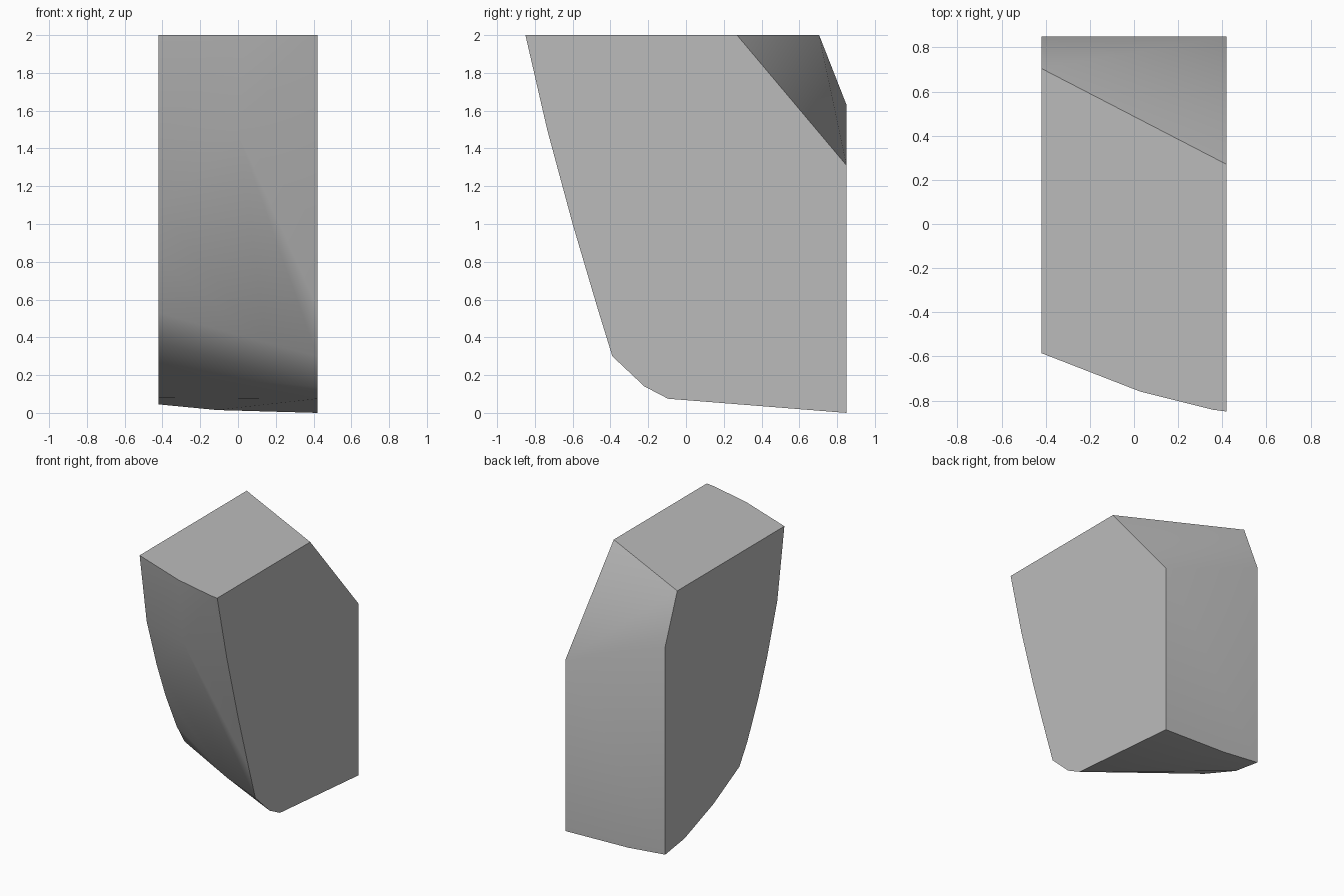
import bpy
import bmesh
import math

cube = bpy.data.objects.get("Cube")
if cube:
    bpy.data.objects.remove(cube)

HALF = 0.42   # half width of the slab
BACK = 0.85   # flat back plane
TOP = 2.0

# Flat side outlines as (y, z), running from the top front edge round to the back
left_side = [(-0.85, TOP), (-0.735, 1.5), (-0.6, 1.0), (-0.47, 0.56), (-0.39, 0.3),
             (-0.22, 0.14), (-0.095, 0.075), (BACK, 0), (BACK, 1.31), (0.27, TOP)]
right_side = [(-0.585, TOP), (-0.5, 1.465), (-0.38, 1.09), (-0.272, 0.81), (-0.14, 0.53),
              (-0.044, 0.375), (0.268, 0.21), (0.616, 0.08), (BACK, 0.045),
              (BACK, 1.63), (0.705, TOP)]

# Points that bulge the curved front and the underside between the sides
bulges = [(0.03, -0.76, TOP), (0.36, -0.842, TOP), (0, -0.66, 1.48),
          (0.17, -0.58, 1.1), (0.15, -0.35, 0.37), (-0.11, BACK, 0.015)]

points = [(HALF, y, z) for y, z in left_side]
points += [(-HALF, y, z) for y, z in right_side]
points += bulges

# Stone chunk: a closed faceted shell wrapped round the outlines
bm = bmesh.new()
for p in points:
    bm.verts.new(p)
hull = bmesh.ops.convex_hull(bm, input=bm.verts[:])
loose = {v for v in hull["geom_interior"] + hull["geom_unused"]
         if isinstance(v, bmesh.types.BMVert) and not v.link_faces}
bmesh.ops.delete(bm, geom=list(loose), context="VERTS")

# Merge the triangles of the flat top, sides and back
bmesh.ops.dissolve_limit(bm, angle_limit=math.radians(0.3),
                         verts=bm.verts[:], edges=bm.edges[:])
bmesh.ops.recalc_face_normals(bm, faces=bm.faces[:])
mesh = bpy.data.meshes.new("stone_chunk")
bm.to_mesh(mesh)
bm.free()

# Plain grey stone
stone = bpy.data.materials.new("grey stone")
stone.use_nodes = True
colour = (0.5, 0.5, 0.5, 1)
stone.diffuse_color = colour
stone.node_tree.nodes["Principled BSDF"].inputs["Base Color"].default_value = colour
mesh.materials.append(stone)

chunk = bpy.data.objects.new("stone_chunk", mesh)
bpy.context.collection.objects.link(chunk)
bpy.ops.object.select_all(action="DESELECT")
chunk.select_set(True)
bpy.context.view_layer.objects.active = chunk
bpy.ops.object.shade_smooth_by_angle(angle=math.radians(33))
